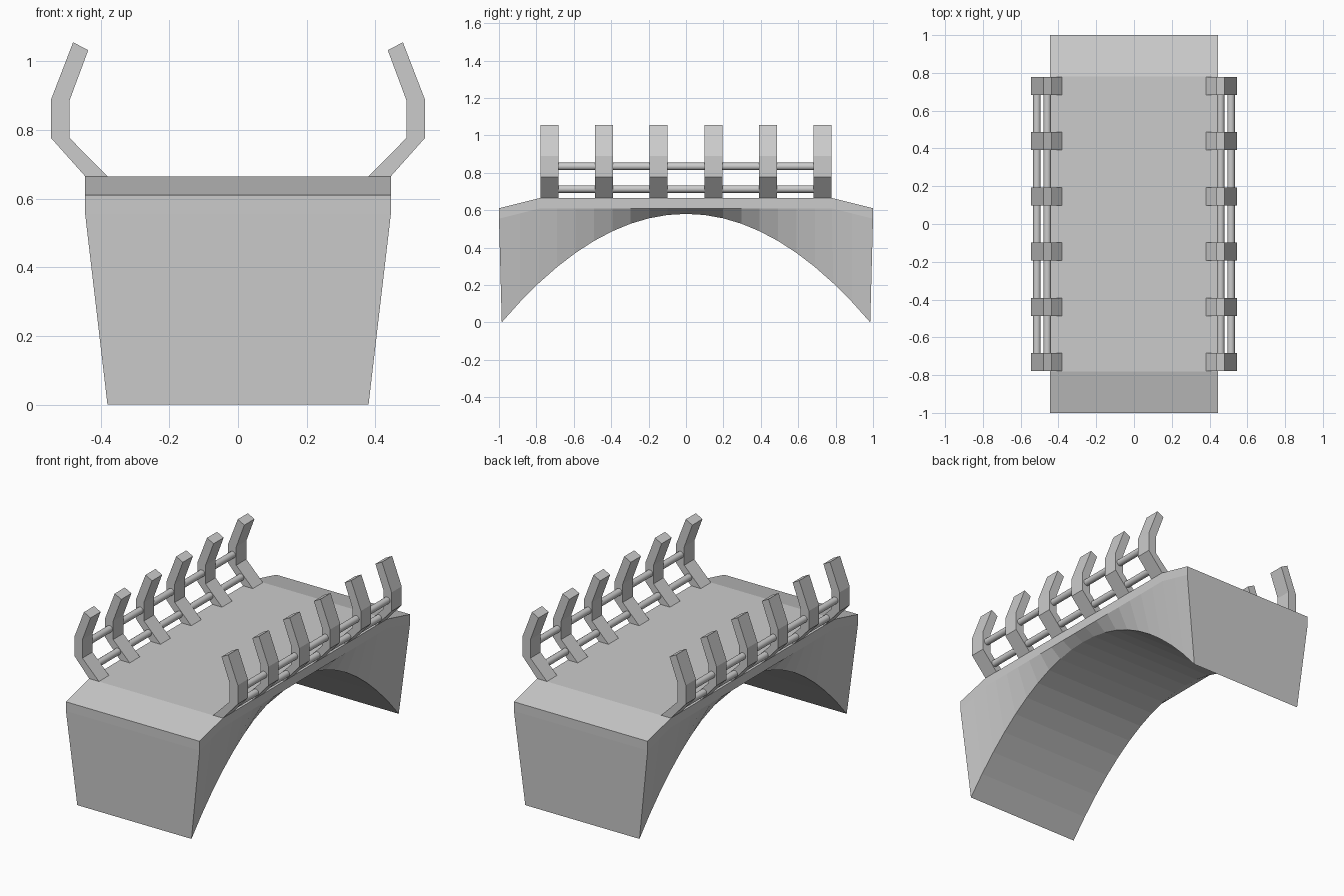
import bpy, bmesh, math

if "Cube" in bpy.data.objects:
    bpy.data.objects.remove(bpy.data.objects["Cube"])

def finish(name, bm):
    bmesh.ops.recalc_face_normals(bm, faces=bm.faces)
    mesh = bpy.data.meshes.new(name)
    bm.to_mesh(mesh)
    bm.free()
    obj = bpy.data.objects.new(name, mesh)
    bpy.context.collection.objects.link(obj)
    return obj

def mirror_x(obj):
    obj.modifiers.new("mirror", 'MIRROR').use_axis[0] = True

# Bridge body: deck slab over an arch, lofted from cross-sections along y
TOP_W, LOW_W, SLAB = 0.445, 0.38, 0.055

def deck_z(y):
    return 0.665 if abs(y) <= 0.781 else 0.665 - 0.055 * (abs(y) - 0.78) / 0.22

stations = [(i / 10 * 0.985) for i in range(-10, 11)]
bm = bmesh.new()
rings = []
for i, y in enumerate(stations):
    top_y = y
    if abs(i - 10) == 10:
        top_y = math.copysign(1.0, y)
    elif abs(i - 10) == 8:
        top_y = math.copysign(0.78, y)
    low_z = 0.58 * (1 - (y / 0.985) ** 2)
    zt = deck_z(top_y)
    section = [(-LOW_W, y, low_z), (LOW_W, y, low_z),
               (TOP_W, top_y, zt - SLAB), (TOP_W, top_y, zt),
               (-TOP_W, top_y, zt), (-TOP_W, top_y, zt - SLAB)]
    rings.append([bm.verts.new(p) for p in section])
for a, b in zip(rings, rings[1:]):
    for k in range(6):
        n = (k + 1) % 6
        bm.faces.new((a[k], a[n], b[n], b[k]))
for ring in (rings[0], rings[-1]):
    bm.faces.new((ring[0], ring[1], ring[2], ring[5]))
    bm.faces.new((ring[5], ring[2], ring[3], ring[4]))
finish("bridge_body", bm)

# Bent railing posts, mirrored to the other side
profile = [(0.38, 0.665), (0.445, 0.665), (0.544, 0.776), (0.544, 0.889),
           (0.48, 1.055), (0.436, 1.032), (0.49, 0.887), (0.49, 0.776)]
POST_W = 0.096
bm = bmesh.new()
for i in range(6):
    y = -0.731 + i * 0.2924
    front = [bm.verts.new((x, y - POST_W / 2, z)) for x, z in profile]
    back = [bm.verts.new((x, y + POST_W / 2, z)) for x, z in profile]
    bm.faces.new(front)
    bm.faces.new(back[::-1])
    for k in range(8):
        n = (k + 1) % 8
        bm.faces.new((front[k], back[k], back[n], front[n]))
mirror_x(finish("railing_posts", bm))

# Round rails running through the posts
for name, x, z in (("lower_rail", 0.459, 0.713), ("upper_rail", 0.514, 0.834)):
    bm = bmesh.new()
    r, n = 0.02, 16
    ends = [[bm.verts.new((x + r * math.cos(2 * math.pi * k / n), y,
                           z + r * math.sin(2 * math.pi * k / n)))
             for k in range(n)] for y in (-0.74, 0.74)]
    for k in range(n):
        m = (k + 1) % n
        bm.faces.new((ends[0][k], ends[0][m], ends[1][m], ends[1][k])).smooth = True
    bm.faces.new(ends[0])
    bm.faces.new(ends[1])
    rail = finish(name, bm)
    mirror_x(rail)
